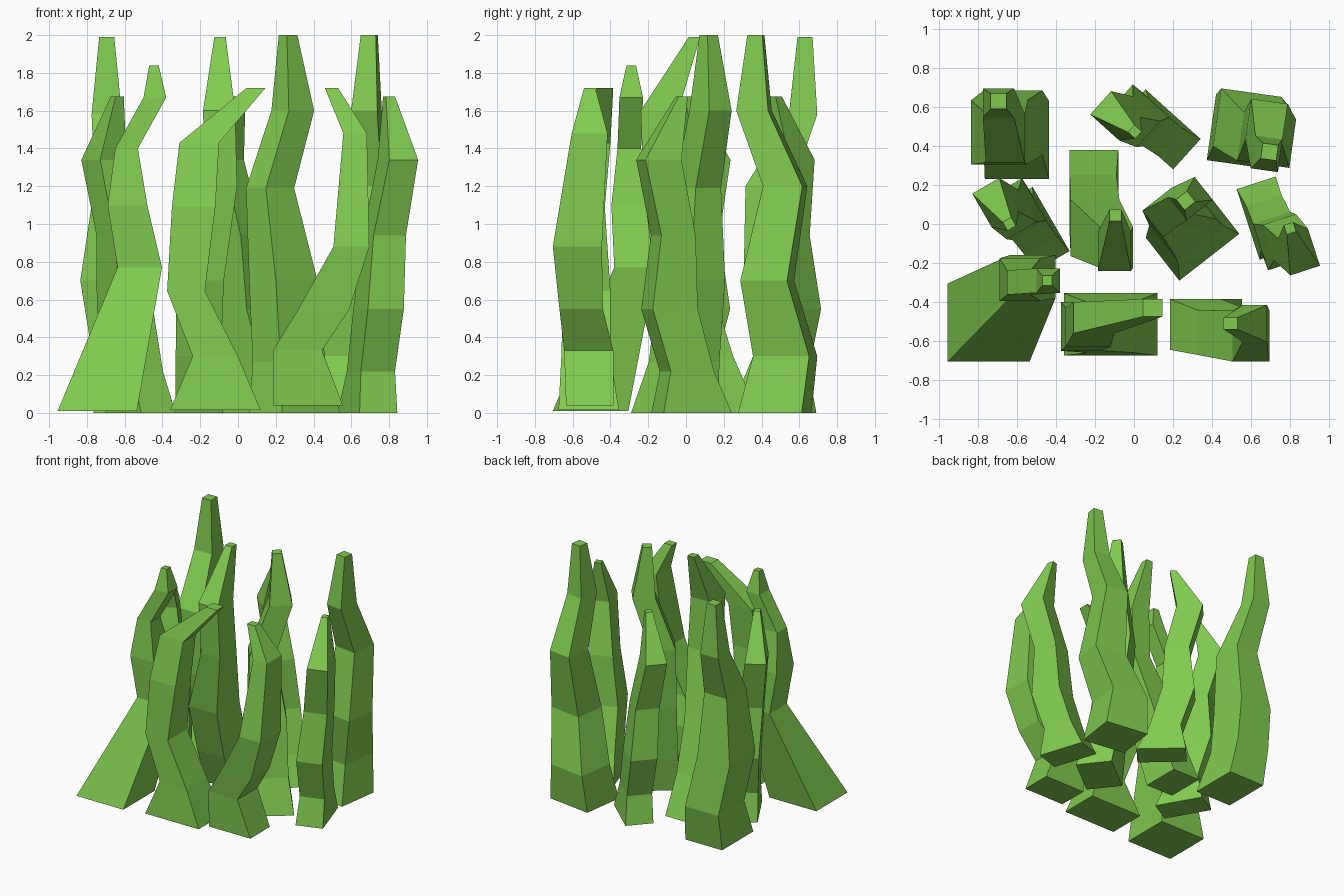
import bpy, bmesh
from math import sin, cos, radians

green = bpy.data.materials.new("grass_green")
green.diffuse_color = (0.22, 0.6, 0.08, 1)


def blade(name, rings, rot=0, offset=None):
    """Loft a four-sided blade through rings (x, y, z, width, depth).
    rot turns each ring; with an offset the whole path turns and moves too."""
    c, s = cos(radians(rot)), sin(radians(rot))
    bm = bmesh.new()
    loops = []
    for x, y, z, w, d in rings:
        if offset:
            x, y = offset[0] + x * c - y * s, offset[1] + x * s + y * c
        loop = []
        for i, j in ((-1, -1), (1, -1), (1, 1), (-1, 1)):
            u, v = i * w / 2, j * d / 2
            loop.append(bm.verts.new((x + u * c - v * s, y + u * s + v * c, z)))
        loops.append(loop)
    for a, b in zip(loops, loops[1:]):
        for k in range(4):
            n = (k + 1) % 4
            bm.faces.new((a[k], a[n], b[n], b[k]))
    bm.faces.new(loops[0][::-1])
    bm.faces.new(loops[-1])
    me = bpy.data.meshes.new(name)
    bm.to_mesh(me)
    bm.free()
    me.materials.append(green)
    bpy.context.collection.objects.link(bpy.data.objects.new(name, me))


# Three turned copies of the short bent blade
short = [(0, 0, 0, .21, .38), (-.01, .03, .22, .19, .24), (-.02, .13, .55, .20, .25),
         (-.055, .12, .94, .18, .19), (-.1, .215, 1.34, .16, .20), (-.093, .085, 1.675, .05, .05)]
for name, rot, pos in (("blade_mid_left", 30, (-.516, -.027)),
                       ("blade_back_middle", 48, (.13, .485)),
                       ("blade_mid_right", 198, (.685, .03))):
    blade(name, short, rot, pos)

# Tall blades
blade("tall_blade_back_left", [
    (-.60, .43, 0, .33, .40), (-.62, .52, .3, .30, .33), (-.69, .47, .7, .29, .33),
    (-.66, .44, 1.2, .20, .25), (-.695, .62, 1.58, .16, .15), (-.695, .63, 1.99, .08, .08)])
blade("tall_blade_back_right", [
    (.58, .47, 0, .37, .34), (.58, .525, .3, .31, .30), (.68, .43, .7, .27, .25),
    (.68, .525, 1.2, .19, .21), (.68, .36, 1.6, .14, .17), (.695, .37, 2, .08, .08)], -8)
blade("tall_blade_centre_right", [
    (.30, -.06, 0, .39, .28), (.27, -.01, .27, .30, .24), (.24, .03, .7, .28, .23),
    (.17, .06, 1.19, .19, .17), (.29, .13, 1.6, .17, .15), (.265, .12, 2, .07, .07)], 38)
blade("tall_blade_centre_left", [
    (-.205, .22, 0, .25, .32), (-.21, .1, .3, .24, .30), (-.20, -.02, .7, .25, .29),
    (-.09, -.12, 1.2, .17, .21), (-.1, -.14, 1.6, .17, .20), (-.095, .045, 1.99, .06, .06)])

# Front blades with wide spreading feet
blade("front_blade_left", [
    (-.745, -.505, .01, .42, .40), (-.52, -.27, .77, .235, .22), (-.585, -.285, 1.1, .21, .22),
    (-.59, -.30, 1.4, .12, .125), (-.44, -.29, 1.67, .12, .125), (-.445, -.29, 1.84, .05, .05)])
blade("front_blade_middle", [
    (-.12, -.515, .015, .48, .32), (-.12, -.53, .3, .24, .26), (-.275, -.525, .645, .20, .25),
    (-.235, -.53, 1.09, .23, .20), (-.205, -.48, 1.43, .21, .16), (.095, -.43, 1.72, .10, .09)])
blade("front_blade_right", [
    (.37, -.51, .04, .37, .25), (.315, -.515, .33, .26, .26), (.455, -.555, .55, .27, .23),
    (.60, -.575, .88, .19, .26), (.62, -.51, 1.48, .125, .19), (.495, -.51, 1.72, .07, .06)])
